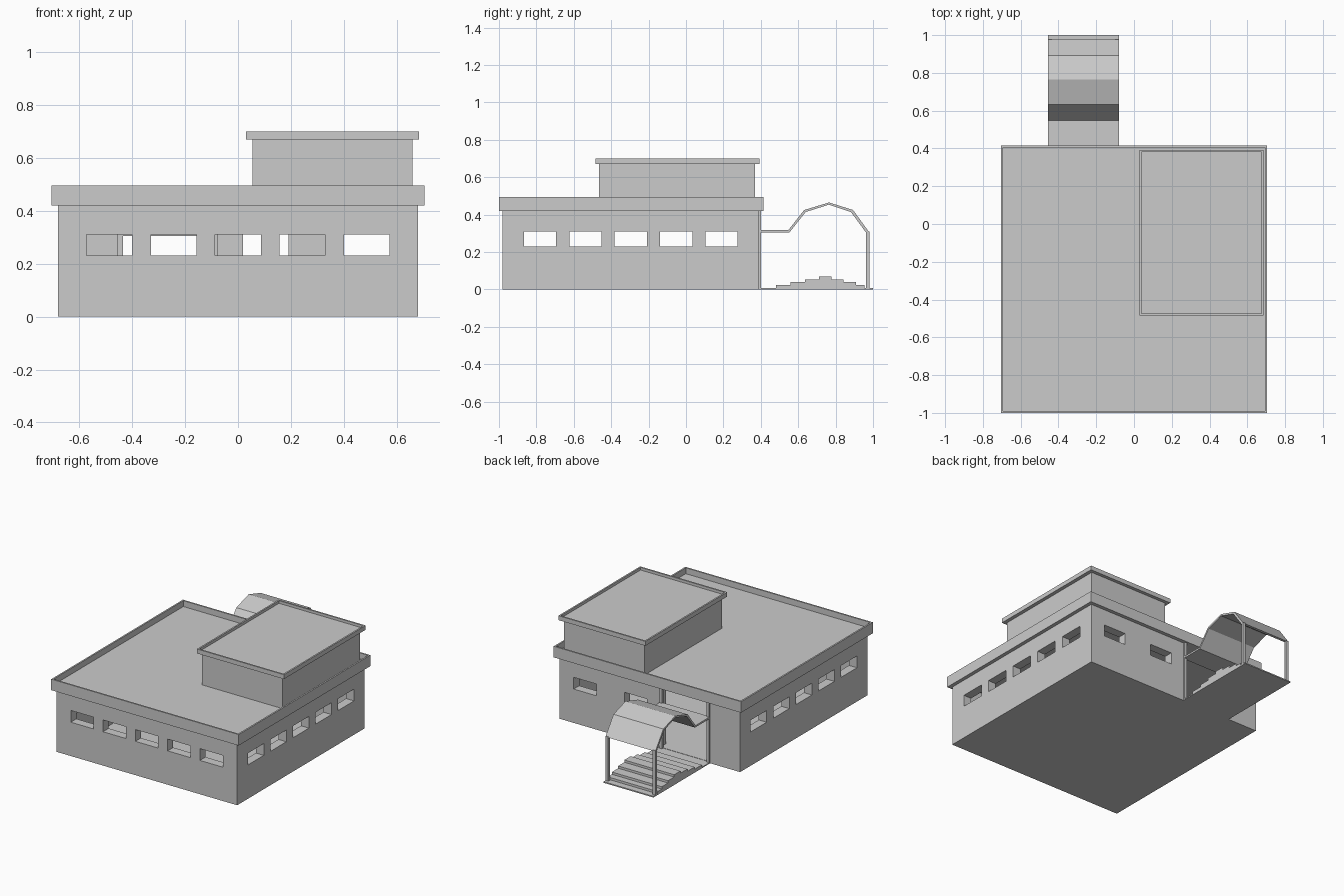
import bpy, bmesh

if "Cube" in bpy.data.objects:
    bpy.data.objects.remove(bpy.data.objects["Cube"])

GREY = bpy.data.materials.new("plain grey")
GREY.diffuse_color = (0.6, 0.6, 0.6, 1)
GREY.use_nodes = True
GREY.node_tree.nodes["Principled BSDF"].inputs["Base Color"].default_value = GREY.diffuse_color


def finish(name, bm):
    bmesh.ops.recalc_face_normals(bm, faces=bm.faces)
    mesh = bpy.data.meshes.new(name)
    bm.to_mesh(mesh)
    bm.free()
    mesh.materials.append(GREY)
    obj = bpy.data.objects.new(name, mesh)
    bpy.context.collection.objects.link(obj)
    return obj


def boxes(name, spans):
    """Each span is ((x0, x1), (y0, y1), (z0, z1))."""
    bm = bmesh.new()
    for span in spans:
        verts = bmesh.ops.create_cube(bm, size=1)["verts"]
        for v in verts:
            v.co = [a + (b - a) * (c + 0.5) for (a, b), c in zip(span, v.co)]
    return finish(name, bm)


def extrude_x(name, profile, x0, x1):
    """Profile of (y, z) points, extruded along x."""
    bm = bmesh.new()
    face = bm.faces.new([bm.verts.new((x0, y, z)) for y, z in profile])
    new = bmesh.ops.extrude_face_region(bm, geom=[face])["geom"]
    moved = [g for g in new if isinstance(g, bmesh.types.BMVert)]
    bmesh.ops.translate(bm, verts=moved, vec=(x1 - x0, 0, 0))
    return finish(name, bm)


def rimmed_slab(name, x, y, z, rim, depth):
    """Slab with a recessed top, leaving a thin raised rim."""
    obj = boxes(name, [(x, y, z)])
    bm = bmesh.new()
    bm.from_mesh(obj.data)
    top = max(bm.faces, key=lambda f: f.calc_center_median().z)
    bmesh.ops.inset_region(bm, faces=[top], thickness=rim)
    # drop the inner face on new walls
    new = bmesh.ops.extrude_face_region(bm, geom=[top])["geom"]
    verts = [g for g in new if isinstance(g, bmesh.types.BMVert)]
    bmesh.ops.translate(bm, verts=verts, vec=(0, 0, -depth))
    if top.is_valid:
        bmesh.ops.delete(bm, geom=[top], context="FACES_ONLY")
    bm.to_mesh(obj.data)
    bm.free()
    return obj


def cut(obj, cutter):
    mod = obj.modifiers.new("cut", "BOOLEAN")
    mod.operation, mod.solver, mod.object = "DIFFERENCE", "EXACT", cutter
    bpy.context.view_layer.objects.active = obj
    bpy.ops.object.modifier_apply(modifier=mod.name)
    bpy.data.objects.remove(cutter)


# Main hall: hollow walls with a thin floor
X, Y0, Y1, T = 0.68, -0.98, 0.39, 0.06
DOOR = (-0.455, -0.08)
walls = boxes("hall_walls", [((-X, X), (Y0, Y1), (0, 0.43))])
cut(walls, boxes("cavity", [((-X + T, X - T), (Y0 + T, Y1 - T), (0.01, 0.421))]))

# Window and door openings
WZ, W = (0.23, 0.31), 0.086
front, back = (Y0 - 0.05, Y0 + T + 0.02), (Y1 - T - 0.02, Y1 + 0.05)
openings = [(DOOR, back, (0.01, 0.421))]
for i in range(5):
    cx, cy = -0.486 + 0.243 * i, -0.78 + 0.2425 * i
    openings.append(((cx - W, cx + W), front, WZ))
    for side in ((-X - 0.05, -X + T + 0.02), (X - T - 0.02, X + 0.05)):
        openings.append((side, (cy - W, cy + W), WZ))
for cx in (0.105, 0.486):
    openings.append(((cx - W, cx + W), back, WZ))
cut(walls, boxes("openings", openings))

# Roofs with parapets and the upper storey
rimmed_slab("main_roof", (-0.705, 0.705), (-1.0, 0.415), (0.42, 0.495), 0.015, 0.04)
boxes("upper_storey", [((0.055, 0.66), (-0.465, 0.37), (0.45, 0.675))])
rimmed_slab("upper_roof", (0.03, 0.685), (-0.485, 0.393), (0.67, 0.70), 0.015, 0.018)

# Door frame and outer porch posts
PX = [(DOOR[0], DOOR[0] + 0.02), (DOOR[1] - 0.02, DOOR[1])]
boxes("door_frame", [(x, (0.385, 0.402), (0, 0.42)) for x in PX])
boxes("porch_posts", [(x, (0.962, 0.98), (0, 0.31)) for x in PX])

# Folded porch canopy
canopy = [(0.39, 0.317), (0.547, 0.317), (0.632, 0.425), (0.765, 0.465),
          (0.893, 0.425), (0.98, 0.305),
          (0.962, 0.305), (0.882, 0.414), (0.763, 0.453), (0.64, 0.414),
          (0.553, 0.305), (0.39, 0.305)]
extrude_x("porch_canopy", canopy, *DOOR)

# Porch base and the steps rising then falling
boxes("porch_base", [(DOOR, (0.39, 1.0), (0, 0.008))])
rise = [0.48, 0.558, 0.635, 0.71]
fall = [0.955, 0.91, 0.843, 0.777]
steps = [(rise[0], 0.004)]
for i, y in enumerate(rise):
    steps += [(y, 0.008 + 0.0155 * i)] * (i > 0) + [(y, 0.0235 + 0.0155 * i)]
for i in reversed(range(4)):
    steps += [(fall[i], 0.0235 + 0.0155 * i)]
    steps += [(fall[i], 0.008 + 0.0155 * i)] * (i > 0)
steps.append((fall[0], 0.004))
extrude_x("porch_steps", steps, *DOOR)
